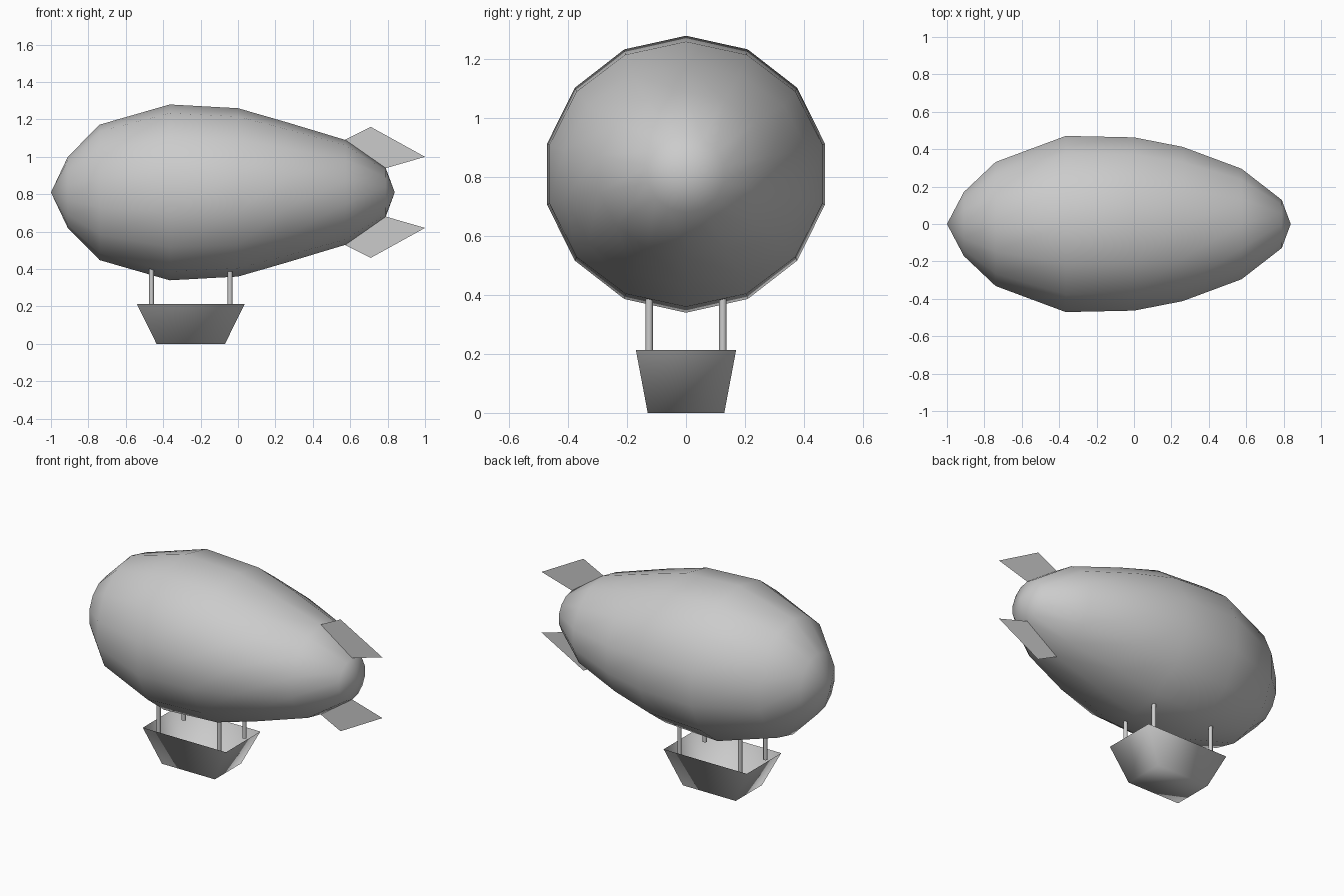
import bpy
import bmesh
from math import sin, cos, tau

if "Cube" in bpy.data.objects:
    bpy.data.objects.remove(bpy.data.objects["Cube"])

GREY = (0.6, 0.6, 0.6, 1.0)
grey = bpy.data.materials.new("plain grey")
grey.use_nodes = True
grey.diffuse_color = GREY
for node in grey.node_tree.nodes:
    if node.type == "BSDF_PRINCIPLED":
        node.inputs["Base Color"].default_value = GREY


def finish(name, bm, smooth=True):
    """Turn a bmesh into a named, grey object."""
    bmesh.ops.recalc_face_normals(bm, faces=bm.faces)
    for face in bm.faces:
        face.smooth = smooth
    mesh = bpy.data.meshes.new(name)
    bm.to_mesh(mesh)
    bm.free()
    mesh.materials.append(grey)
    obj = bpy.data.objects.new(name, mesh)
    bpy.context.collection.objects.link(obj)
    return obj


def bridge(bm, a, b):
    """Join two closed rings of equal length with quads."""
    for i in range(len(a)):
        j = (i + 1) % len(a)
        bm.faces.new((a[i], a[j], b[j], b[i]))


# Envelope: elliptical rings (x, half width, half height) along the hull
SIDES = 14
AXIS_Z = 0.81
RINGS = [(-0.91, 0.175, 0.19), (-0.74, 0.34, 0.362), (-0.365, 0.483, 0.47),
         (0.0, 0.475, 0.45), (0.26, 0.423, 0.375), (0.575, 0.303, 0.28),
         (0.79, 0.132, 0.13)]
bm = bmesh.new()
rings = []
for x, ry, rz in RINGS:
    angles = [tau * k / SIDES for k in range(SIDES)]
    rings.append([bm.verts.new((x, ry * sin(t), AXIS_Z + rz * cos(t))) for t in angles])
for a, b in zip(rings, rings[1:]):
    bridge(bm, a, b)
for ring, tip_x in ((rings[0], -1.0), (rings[-1], 0.838)):
    tip = bm.verts.new((tip_x, 0, AXIS_Z))
    for i in range(SIDES):
        bm.faces.new((ring[i], ring[(i + 1) % SIDES], tip))
finish("envelope", bm)

# Tail fins: thin sheets on the centre plane, mirrored above and below
FIN = [(0.55, 0.27), (0.71, 0.35), (1.0, 0.19), (0.775, 0.125)]
for name, side in (("upper_fin", 1), ("lower_fin", -1)):
    bm = bmesh.new()
    bm.faces.new([bm.verts.new((x, 0, AXIS_Z + side * h)) for x, h in FIN])
    finish(name, bm, smooth=False)

# Basket: open-topped tapered box with sheet walls
BASKET_X = -0.2525
bm = bmesh.new()
loops = []
for z, hx, hy in ((0, 0.183, 0.13), (0.213, 0.288, 0.17)):
    corners = ((-1, -1), (1, -1), (1, 1), (-1, 1))
    loops.append([bm.verts.new((BASKET_X + sx * hx, sy * hy, z)) for sx, sy in corners])
bridge(bm, *loops)
bm.faces.new(loops[0])
finish("basket", bm)

# Posts holding the basket under the envelope
POST_BOTTOM, POST_TOP = 0.17, 0.43
for x_name, sx in (("nose", -1), ("tail", 1)):
    for y_name, sy in (("front", -1), ("back", 1)):
        bm = bmesh.new()
        bmesh.ops.create_cone(bm, cap_ends=True, segments=12, radius1=0.0125,
                              radius2=0.0125, depth=POST_TOP - POST_BOTTOM)
        post = finish(f"{x_name}_{y_name}_post", bm)
        for face in post.data.polygons:
            face.use_smooth = abs(face.normal.z) < 0.5
        post.location = (BASKET_X + sx * 0.21, sy * 0.125, (POST_BOTTOM + POST_TOP) / 2)
